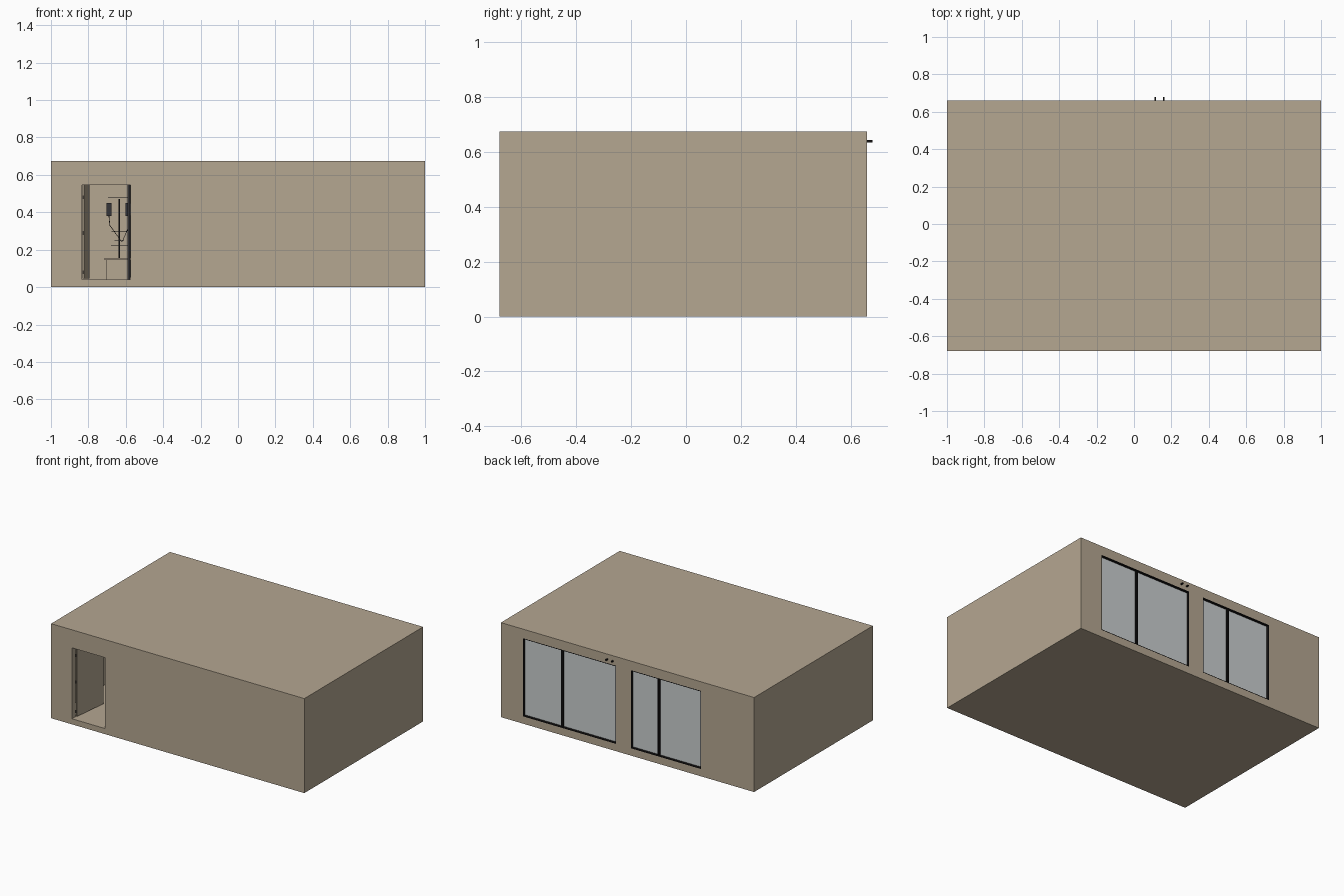
import bpy
import bmesh
from mathutils import Matrix, Vector

cube = bpy.data.objects.get("Cube")
if cube:
    bpy.data.objects.remove(cube, do_unlink=True)


def material(name, rgb):
    mat = bpy.data.materials.new(name)
    mat.use_nodes = True
    mat.diffuse_color = (*rgb, 1)
    mat.node_tree.nodes["Principled BSDF"].inputs["Base Color"].default_value = (*rgb, 1)
    return mat


TAN = material("tan wall", (0.46, 0.385, 0.285))
GLASS = material("pale glass", (0.59, 0.62, 0.625))
BLACK = material("black metal", (0.008, 0.007, 0.007))
GREY = material("dark grey", (0.035, 0.036, 0.04))


def box(name, x, y, z, mat, turn=0):
    """Box from (low, high) ranges, optionally turned about its low corner."""
    bm = bmesh.new()
    bmesh.ops.create_cube(bm, size=1)
    size = Vector([r[1] - r[0] for r in (x, y, z)])
    for v in bm.verts:
        v.co = Vector([(c + 0.5) * s for c, s in zip(v.co, size)])
    bm.transform(Matrix.Translation((x[0], y[0], z[0])) @ Matrix.Rotation(turn, 4, "Z"))
    mesh = bpy.data.meshes.new(name)
    bm.to_mesh(mesh)
    bm.free()
    mesh.materials.append(mat)
    obj = bpy.data.objects.new(name, mesh)
    bpy.context.collection.objects.link(obj)
    return obj


def rod(name, points, radius, mat):
    curve = bpy.data.curves.new(name, "CURVE")
    curve.dimensions = "3D"
    curve.bevel_depth = radius
    curve.bevel_resolution = 1
    curve.use_fill_caps = True
    spline = curve.splines.new("POLY")
    spline.points.add(len(points) - 1)
    for point, co in zip(spline.points, points):
        point.co = (*co, 1)
    curve.materials.append(mat)
    obj = bpy.data.objects.new(name, curve)
    bpy.context.collection.objects.link(obj)
    return obj


FRONT, BACK, HEIGHT, FLOOR = -0.68, 0.66, 0.675, 0.04
DOOR_X, DOOR_Z = (-0.84, -0.57), (FLOOR, 0.55)
WIN_Z = (0.052, 0.61)
# each window: right end, divider, left end
WINDOWS = {"left_window": (0.09, 0.523, 0.826), "right_window": (-0.58, -0.242, -0.027)}

# hollow shell with door and window openings
shell = box("room_shell", (-1, 1), (FRONT, BACK), (0, HEIGHT), TAN)
cutters = [
    box("room_cutter", (-0.96, 0.96), (FRONT + 0.04, BACK - 0.04), (FLOOR, 0.635), TAN),
    box("door_cutter", DOOR_X, (FRONT - 0.1, FRONT + 0.1), DOOR_Z, TAN),
]
for x0, _, x1 in WINDOWS.values():
    cutters.append(box("window_cutter", (x0, x1), (BACK - 0.1, BACK + 0.1), WIN_Z, TAN))
for cutter in cutters:
    cutter.hide_render = True
    mod = shell.modifiers.new("opening", "BOOLEAN")
    mod.operation = "DIFFERENCE"
    mod.solver = "EXACT"
    mod.object = cutter
depsgraph = bpy.context.evaluated_depsgraph_get()
cut_mesh = bpy.data.meshes.new_from_object(shell.evaluated_get(depsgraph))
shell.modifiers.clear()
shell.data = cut_mesh
for cutter in cutters:
    bpy.data.objects.remove(cutter, do_unlink=True)

# windows: recessed panes in thin black frames with a central divider
T = 0.005
for name, (x0, mid, x1) in WINDOWS.items():
    depth = (BACK - 0.035, BACK)
    z0, z1 = WIN_Z
    box(name + "_glass", (x0, x1), (BACK - 0.026, BACK - 0.018), WIN_Z, GLASS)
    box(name + "_sill", (x0, x1), depth, (z0, z0 + T), BLACK)
    box(name + "_head", (x0, x1), depth, (z1 - T, z1), BLACK)
    for side, x in (("right", x0), ("left", x1 - T)):
        box(f"{name}_{side}_jamb", (x, x + T), depth, WIN_Z, BLACK)
    for side, x in (("right", mid - 0.008), ("left", mid + 0.002)):
        box(f"{name}_{side}_stile", (x, x + 0.007), (BACK - 0.03, BACK - 0.008), WIN_Z, BLACK)

# two pegs sticking out above the windows
for side, x in (("right", 0.113), ("left", 0.158)):
    box(side + "_peg", (x - 0.004, x + 0.004), (BACK - 0.02, 0.68), (0.635, 0.643), BLACK)

# doorway lining and a leaf that swings into the room
lining = (FRONT + 0.002, FRONT + 0.04)
for side, x in (("right", DOOR_X[0]), ("left", DOOR_X[1] - T)):
    box(side + "_door_jamb", (x, x + T), lining, DOOR_Z, TAN)
box("door_head", DOOR_X, lining, (DOOR_Z[1] - T, DOOR_Z[1]), TAN)
box("door_leaf", (-0.832, -0.822), (FRONT + 0.04, FRONT + 0.3), (0.045, 0.545), TAN, turn=-0.11)
for z in (0.07, 0.28, 0.47):
    box("hinge", (-0.832, -0.826), (FRONT + 0.034, FRONT + 0.04), (z, z + 0.02), BLACK)
box("inner_post", (-0.59, -0.578), (-0.3, -0.28), (FLOOR, 0.55), GREY)

# cabinet with a stand and hanging lamps inside the room
box("cabinet", (-0.705, -0.58), (0.2, 0.5), (FLOOR, 0.145), TAN)
box("cabinet_top", (-0.715, -0.57), (0.19, 0.51), (0.145, 0.155), TAN)
rod("stand_pole", [(-0.635, 0.3, 0.155), (-0.635, 0.3, 0.47)], 0.003, GREY)
for z, half in ((0.22, 0.045), (0.25, 0.025), (0.3, 0.04)):
    rod("stand_arm", [(-0.635 - half, 0.3, z), (-0.635 + half, 0.3, z)], 0.0015, GREY)
rod("lamp_rail", [(-0.695, 0.3, 0.38), (-0.695, 0.3, 0.48), (-0.585, 0.3, 0.48),
                  (-0.585, 0.3, 0.38)], 0.0015, GREY)
for side, x in (("right", -0.69), ("left", -0.588)):
    box(side + "_lamp", (x - 0.014, x + 0.014), (0.27, 0.33), (0.38, 0.45), GREY)
rod("hanging_cable", [(-0.69, 0.3, 0.38), (-0.685, 0.3, 0.33), (-0.62, 0.3, 0.24),
                      (-0.59, 0.3, 0.31)], 0.002, BLACK)
